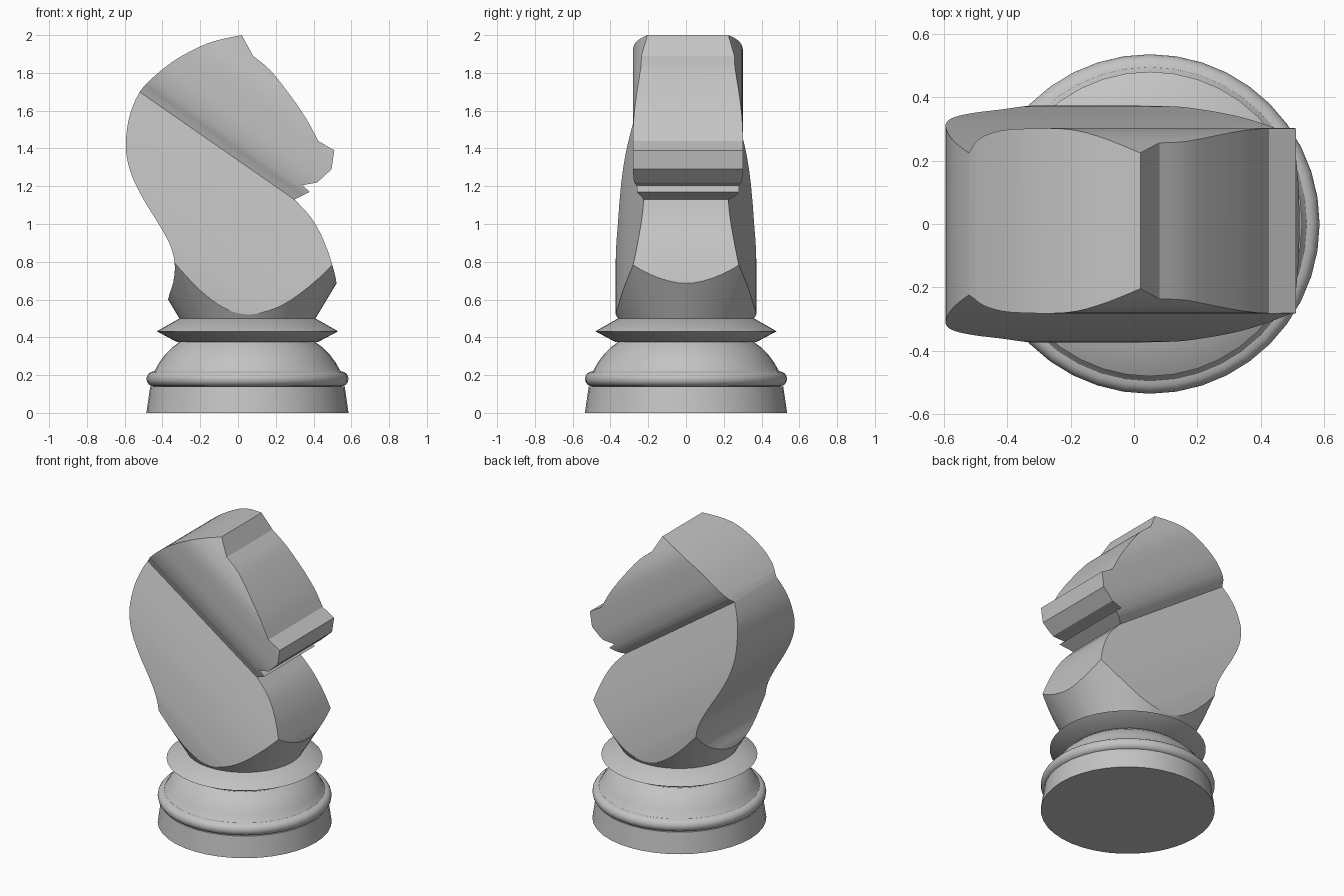
import bpy, bmesh, math
from mathutils import Vector

if "Cube" in bpy.data.objects:
    bpy.data.objects.remove(bpy.data.objects["Cube"])

AXIS_X = 0.05  # centre of the turned base

grey = bpy.data.materials.new("stone_grey")
grey.use_nodes = True
colour = (0.55, 0.55, 0.55, 1)
grey.diffuse_color = colour
grey.node_tree.nodes["Principled BSDF"].inputs["Base Color"].default_value = colour


def finish(name, bm):
    bmesh.ops.recalc_face_normals(bm, faces=bm.faces)
    mesh = bpy.data.meshes.new(name)
    bm.to_mesh(mesh)
    bm.free()
    mesh.materials.append(grey)
    obj = bpy.data.objects.new(name, mesh)
    bpy.context.collection.objects.link(obj)
    return obj


def prism(name, points, sweep):
    """Closed outline swept along a vector."""
    bm = bmesh.new()
    face = bm.faces.new([bm.verts.new(p) for p in points])
    top = bmesh.ops.extrude_face_region(bm, geom=[face])["geom"]
    verts = [v for v in top if isinstance(v, bmesh.types.BMVert)]
    bmesh.ops.translate(bm, vec=sweep, verts=verts)
    return finish(name, bm)


def lathe(name, profile, sides=40):
    """Radius and height pairs turned into a closed solid."""
    bm = bmesh.new()
    rings = []
    for r, z in profile:
        rings.append([bm.verts.new((AXIS_X + r * math.cos(a), r * math.sin(a), z))
                      for a in (math.tau * i / sides for i in range(sides))])
    for lo, hi in zip(rings, rings[1:]):
        for i in range(sides):
            j = (i + 1) % sides
            bm.faces.new((lo[i], lo[j], hi[j], hi[i]))
    bm.faces.new(rings[0])
    bm.faces.new(rings[-1])
    return finish(name, bm)


def smooth_path(points, steps=3):
    """Rounded path through the points, with free ends."""
    p = [Vector(q) for q in points]
    p = [2 * p[0] - p[1]] + p + [2 * p[-1] - p[-2]]
    out = []
    for a, b, c, d in zip(p, p[1:], p[2:], p[3:]):
        for k in range(steps):
            t = k / steps
            out.append(0.5 * (2 * b + (c - a) * t + (2 * a - 5 * b + 4 * c - d) * t * t
                              + (3 * b - 3 * c + d - a) * t ** 3))
    return out + [p[-2]]


def shade(obj, angle):
    bpy.ops.object.select_all(action="DESELECT")
    obj.select_set(True)
    bpy.context.view_layer.objects.active = obj
    bpy.ops.object.shade_smooth_by_angle(angle=math.radians(angle))


# Turned base: plinth, rounded bead, shoulder and sharp collar
bead = [(0.495 + 0.04 * math.cos(a), 0.18 + 0.04 * math.sin(a))
        for a in (math.pi * (i / 8 - 0.5) for i in range(9))]
base = lathe("base", [(0.535, 0), (0.515, 0.14)] + bead
             + [(0.49, 0.225), (0.468, 0.265), (0.435, 0.31), (0.4, 0.345), (0.36, 0.375),
                (0.375, 0.376), (0.48, 0.432), (0.36, 0.5)])
shade(base, 30)

# Horse silhouette, as smooth runs that meet at corners
back = smooth_path([(-0.38, 0.45), (-0.37, 0.6), (-0.343, 0.69), (-0.335, 0.79), (-0.36, 0.89),
                    (-0.42, 1.0), (-0.5, 1.13), (-0.56, 1.25), (-0.59, 1.36), (-0.592, 1.46),
                    (-0.572, 1.58), (-0.52, 1.7), (-0.44, 1.785), (-0.33, 1.87), (-0.2, 1.94),
                    (-0.1, 1.975), (0.02, 2.0)])
face = smooth_path([(0.08, 1.89), (0.17, 1.815), (0.27, 1.69), (0.36, 1.56), (0.425, 1.44)])
mouth = [(0.51, 1.39), (0.495, 1.29), (0.42, 1.22), (0.34, 1.205), (0.38, 1.17)]
chest = smooth_path([(0.3, 1.13), (0.39, 1.03), (0.455, 0.91), (0.5, 0.78), (0.525, 0.66),
                     (0.53, 0.45)])
outline = [(q[0], -0.6, q[1]) for q in back + face + mouth + chest]
horse = prism("horse_head", outline, (0, 1.2, 0))

# Width profile across the slanted jaw line: tapering neck, groove, rounded cheek
along = Vector((0.82, 0, -0.57)).normalized()
across = Vector((0.57, 0, 0.82)).normalized()
neck = smooth_path([(0, 0.375), (0.45, 0.373), (0.58, 0.361), (0.735, 0.333), (0.87, 0.297),
                    (0.98, 0.263), (1.098, 0.224)])
cheek = smooth_path([(1.13, 0.247), (1.17, 0.267), (1.24, 0.284), (1.32, 0.29), (1.46, 0.29),
                     (1.55, 0.268), (1.65, 0.216), (1.8, 0.12)])
half = [(t, w, 0) for t, w in neck] + [(t, w, 0.01) for t, w in cheek]
section = [(t, w + c) for t, w, c in half] + [(t, c - w) for t, w, c in reversed(half)]
walls = prism("width_cutter", [across * t + Vector((0, y, 0)) - along * 2.5 for t, y in section],
              along * 5)

# Flared cone that trims the foot of the neck
cone = lathe("foot_cutter", [(0.348, 0.48), (1.32, 2.1)], 64)

for cutter in (walls, cone):
    mod = horse.modifiers.new("trim", "BOOLEAN")
    mod.operation = "INTERSECT"
    mod.solver = "EXACT"
    mod.object = cutter
    bpy.ops.object.select_all(action="DESELECT")
    bpy.context.view_layer.objects.active = horse
    horse.select_set(True)
    bpy.ops.object.modifier_apply(modifier=mod.name)
    bpy.data.objects.remove(cutter)
shade(horse, 18)
